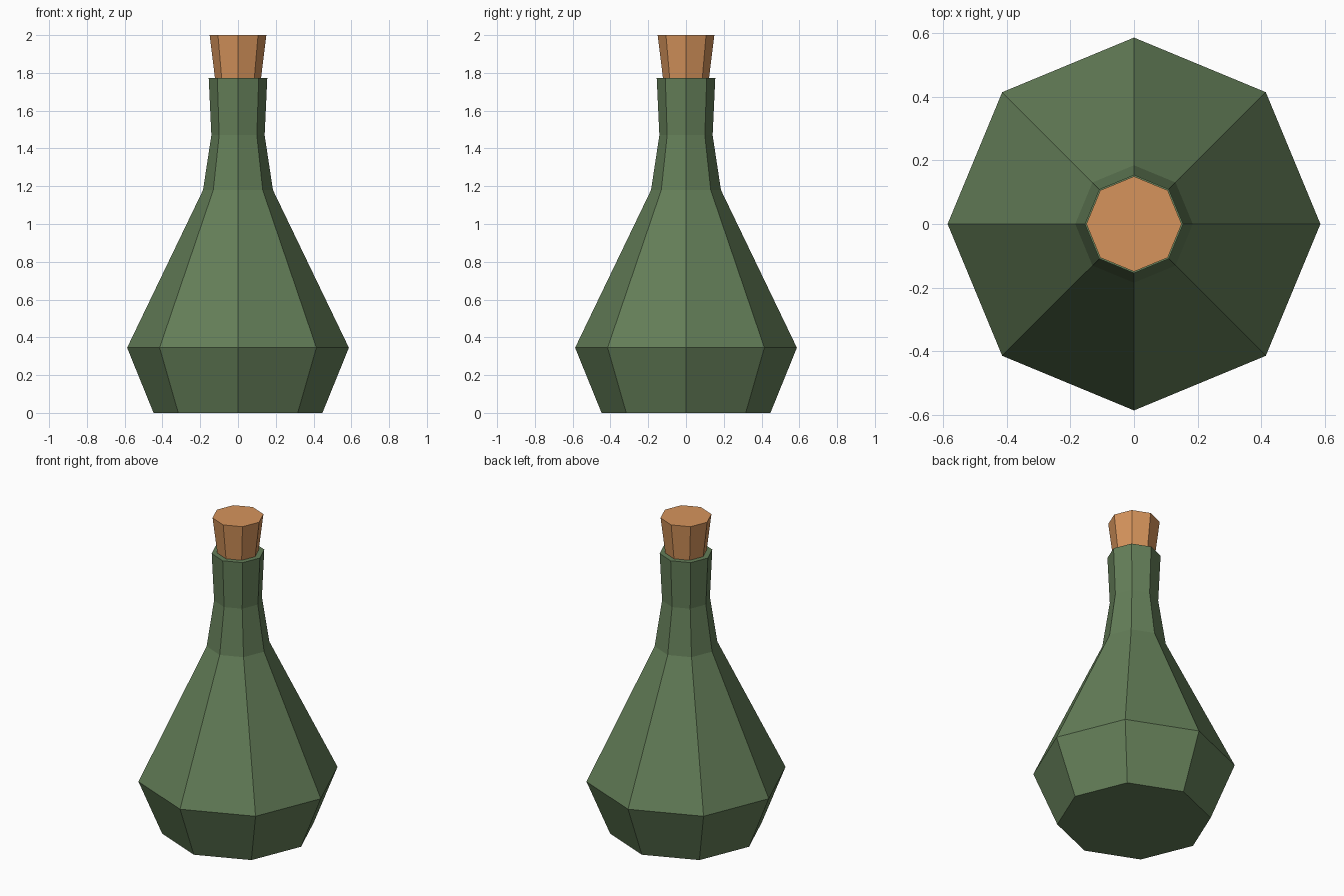
import bpy, bmesh, math

if "Cube" in bpy.data.objects:
    bpy.data.objects.remove(bpy.data.objects["Cube"])

SIDES = 8


def material(name, rgb):
    m = bpy.data.materials.new(name)
    m.diffuse_color = (*rgb, 1.0)
    m.use_nodes = True
    m.node_tree.nodes["Principled BSDF"].inputs["Base Color"].default_value = m.diffuse_color
    return m


def lathe(name, profile, mat):
    """Closed eight-sided solid from (radius, height) rings, flat shaded."""
    bm = bmesh.new()
    rings = [[bm.verts.new((r * math.cos(2 * math.pi * i / SIDES),
                            r * math.sin(2 * math.pi * i / SIDES), z))
              for i in range(SIDES)] for r, z in profile]
    for lo, hi in zip(rings, rings[1:]):
        for i in range(SIDES):
            j = (i + 1) % SIDES
            bm.faces.new((lo[i], lo[j], hi[j], hi[i]))
    bm.faces.new(rings[0][::-1])
    bm.faces.new(rings[-1])
    bmesh.ops.recalc_face_normals(bm, faces=bm.faces)
    mesh = bpy.data.meshes.new(name)
    bm.to_mesh(mesh)
    bm.free()
    mesh.materials.append(mat)
    ob = bpy.data.objects.new(name, mesh)
    bpy.context.collection.objects.link(ob)
    return ob


green = material("green_glass", (0.127, 0.209, 0.098))
tan = material("cork_tan", (0.672, 0.296, 0.107))

# Bottle: tapered base, wide shoulder, long neck with slight flare
lathe("bottle", [(0.447, 0.0), (0.587, 0.345), (0.185, 1.18),
                 (0.141, 1.47), (0.155, 1.772)], green)

# Cork: tapered plug reaching a little into the neck
lathe("cork", [(0.113, 1.70), (0.15, 2.0)], tan)
